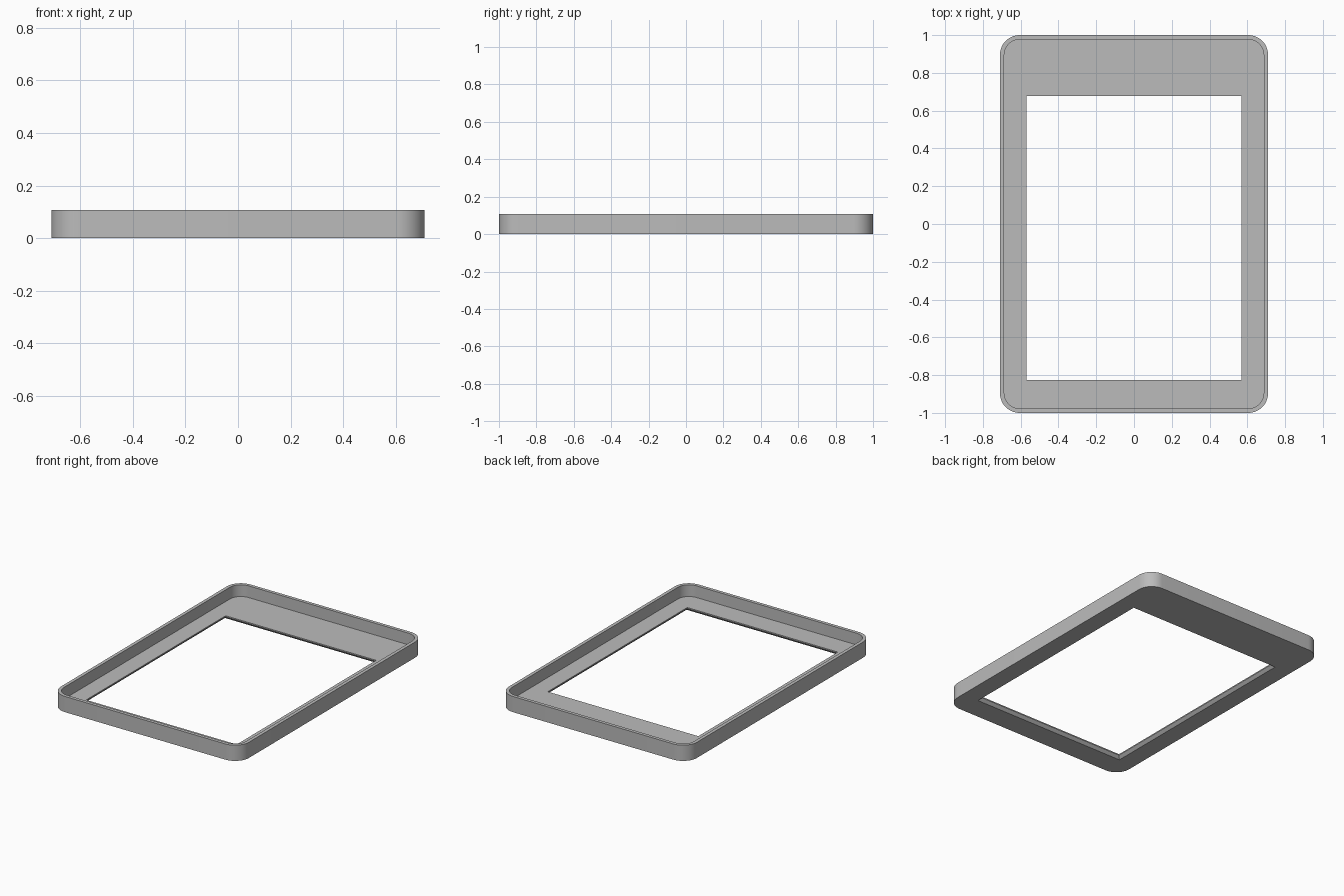
import bpy, bmesh
from math import sin, cos, pi, radians

old = bpy.data.objects.get("Cube")
if old:
    bpy.data.objects.remove(old, do_unlink=True)

# One plain grey for the whole tray
grey = bpy.data.materials.new("plain grey")
grey.use_nodes = True
colour = (0.5, 0.5, 0.5, 1)
grey.diffuse_color = colour
grey.node_tree.nodes["Principled BSDF"].inputs["Base Color"].default_value = colour

SEGMENTS = 12
HEIGHT, FLOOR, LIP = 0.107, 0.027, 0.019
WALL, CHAMFER = 0.023, 0.018


def ring(bm, half_x, y_min, y_max, radius, z):
    """Rounded rectangle; zero radius stacks each arc on a sharp corner."""
    corners = [(half_x, y_max), (-half_x, y_max), (-half_x, y_min), (half_x, y_min)]
    signs = [(1, 1), (-1, 1), (-1, -1), (1, -1)]
    verts = []
    for i, ((x, y), (sx, sy)) in enumerate(zip(corners, signs)):
        for k in range(SEGMENTS + 1):
            a = (i + k / SEGMENTS) * pi / 2
            verts.append(bm.verts.new((x - sx * radius + radius * cos(a),
                                       y - sy * radius + radius * sin(a), z)))
    return verts


def outer(bm, inset, z):
    return ring(bm, 0.71 - inset, inset - 1, 1 - inset, 0.105 - inset, z)


def opening(bm, grow, z):
    return ring(bm, 0.568 + grow, -0.825 - grow, 0.678 + grow, 0, z)


# Frame section lofted around: outside wall, rim, inside wall, floor, window edge
bm = bmesh.new()
rings = [
    outer(bm, 0, 0),
    outer(bm, 0, HEIGHT),
    outer(bm, WALL, HEIGHT),
    outer(bm, WALL, FLOOR),
    opening(bm, 0, FLOOR),
    opening(bm, 0, LIP),
    opening(bm, CHAMFER, 0),
]
for a, b in zip(rings, rings[1:] + rings[:1]):
    for i in range(len(a)):
        j = (i + 1) % len(a)
        bm.faces.new((a[i], a[j], b[j], b[i]))
bmesh.ops.remove_doubles(bm, verts=bm.verts, dist=0.0001)
bmesh.ops.recalc_face_normals(bm, faces=bm.faces)

mesh = bpy.data.meshes.new("window_frame_tray")
bm.to_mesh(mesh)
bm.free()
mesh.materials.append(grey)
tray = bpy.data.objects.new("window_frame_tray", mesh)
bpy.context.collection.objects.link(tray)

# Smooth rounded corners, crisp rims
bpy.ops.object.select_all(action="DESELECT")
tray.select_set(True)
bpy.context.view_layer.objects.active = tray
bpy.ops.object.shade_smooth_by_angle(angle=radians(30))
